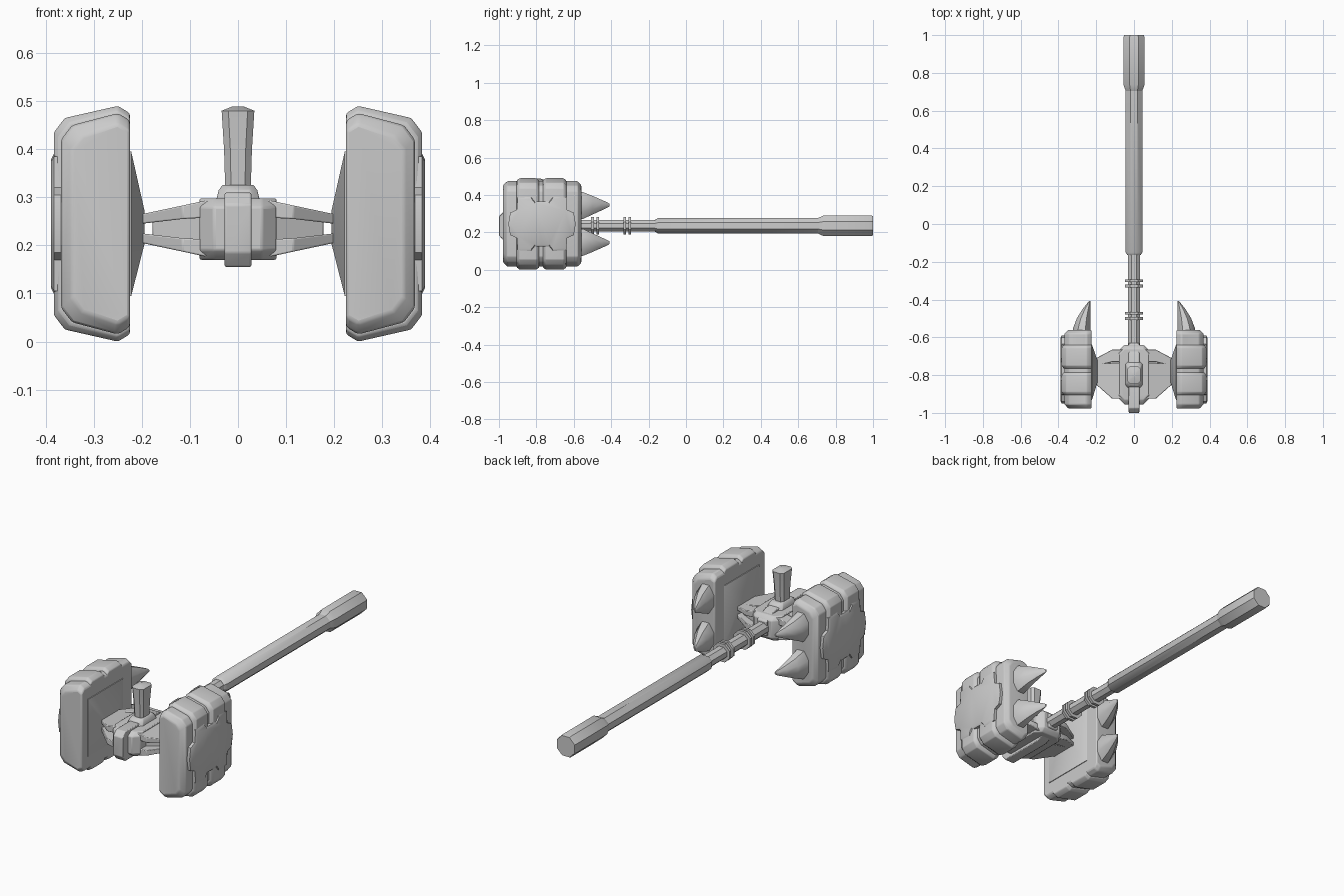
import bpy, bmesh, math

cube = bpy.data.objects.get("Cube")
if cube:
    bpy.data.objects.remove(cube, do_unlink=True)

grey = bpy.data.materials.new("stone grey")
grey.use_nodes = True
COLOR = (0.6, 0.6, 0.6, 1)
grey.diffuse_color = COLOR
grey.node_tree.nodes["Principled BSDF"].inputs["Base Color"].default_value = COLOR

HEAD_Z, SHAFT_Z = 0.245, 0.235


def loft(name, rings, bevel=0.0, mirror="", pivot_z=HEAD_Z):
    """Skin a list of equal-length rings, cap both ends, bevel and mirror."""
    bm = bmesh.new()
    loops = [[bm.verts.new(p) for p in ring] for ring in rings]
    n = len(loops[0])
    for a, b in zip(loops, loops[1:]):
        for i in range(n):
            j = (i + 1) % n
            bm.faces.new((a[i], a[j], b[j], b[i]))
    bm.faces.new(loops[0])
    bm.faces.new(loops[-1])
    # Put the origin on the mirror plane
    for v in bm.verts:
        v.co.z -= pivot_z
    bmesh.ops.recalc_face_normals(bm, faces=bm.faces)
    mesh = bpy.data.meshes.new(name)
    bm.to_mesh(mesh)
    bm.free()
    mesh.materials.append(grey)
    ob = bpy.data.objects.new(name, mesh)
    ob.location.z = pivot_z
    bpy.context.collection.objects.link(ob)
    bpy.ops.object.select_all(action='DESELECT')
    ob.select_set(True)
    bpy.context.view_layer.objects.active = ob
    bpy.ops.object.shade_smooth_by_angle(angle=math.radians(40))
    if bevel:
        mod = ob.modifiers.new("Soft edges", 'BEVEL')
        mod.width, mod.segments = bevel, 2
        mod.limit_method = 'ANGLE'
    if mirror:
        mod = ob.modifiers.new("Mirror", 'MIRROR')
        mod.use_axis = ["X" in mirror, "Y" in mirror, "Z" in mirror]
        mod.use_mirror_merge = False
    return ob


def ngon(cx, cz, rx, rz, y, n=8):
    """Flat-sided ring around the y axis."""
    k = 1 / math.cos(math.pi / n)
    return [(cx + rx * k * math.cos((i + .5) * math.tau / n), y,
             cz + rz * k * math.sin((i + .5) * math.tau / n)) for i in range(n)]


def rect_x(x, y0, y1, z0, z1):
    return [(x, y0, z0), (x, y1, z0), (x, y1, z1), (x, y0, z1)]


def rect_z(z, hx, y0, y1, c):
    """Rectangle with cut corners, stacked along z."""
    return [(hx - c, y0, z), (hx, y0 + c, z), (hx, y1 - c, z), (hx - c, y1, z),
            (c - hx, y1, z), (-hx, y1 - c, z), (-hx, y0 + c, z), (c - hx, y0, z)]


# Hammer heads: section in x and half height, mirrored over the head's middle
def section(y, grow=0.0, inset=0.0):
    upper = [(0.225, 0.215), (0.25, 0.23), (0.345, 0.205), (0.368, 0.175)]
    half = [(x + (grow if x > 0.3 else 0) - (inset if x > 0.3 else 0),
             h + grow - inset) for x, h in upper]
    pts = half + [(x, -h) for x, h in reversed(half)]
    return [(x, y, HEAD_Z + h) for x, h in pts]


loft("head_block", [section(-0.978, 0, 0.022), section(-0.955), section(-0.58),
                    section(-0.56, 0, 0.02)], 0.006, "X")

# Bands of armour that stand proud of the block
for name, y0, y1 in (("front_band", -0.905, -0.785), ("rear_band", -0.765, -0.64)):
    loft(name, [section(y0, 0.004), section(y0 + 0.015, 0.015),
                section(y1 - 0.015, 0.015), section(y1, 0.004)], 0.004, "X")

# Jagged plate on the striking face
quarter = [(0.18, 0.0), (0.17, 0.06), (0.135, 0.075), (0.13, 0.14),
           (0.06, 0.145), (0.04, 0.12)]
outline = quarter + [(0, 0.12)] + [(-a, b) for a, b in reversed(quarter)]
outline += [(a, -b) for a, b in reversed(outline[1:-1])]


def star(x, s):
    return [(x, -0.77 + a * s, HEAD_Z + b * s) for a, b in outline]


loft("striking_plate", [star(0.35, 1), star(0.383, 1), star(0.389, 0.92)], 0, "X")

# Sloping inner face of each head
loft("inner_pyramid", [rect_x(0.24, -0.94, -0.62, 0.09, 0.40),
                       rect_x(0.222, -0.93, -0.64, 0.095, 0.395),
                       rect_x(0.194, -0.84, -0.72, 0.205, 0.27)], 0, "X", SHAFT_Z)

# Curved claws behind the heads: y, inner x, outer x, low z, high z
claw = [(-0.60, 0.23, 0.325, 0.27, 0.425), (-0.55, 0.23, 0.322, 0.272, 0.415),
        (-0.50, 0.23, 0.303, 0.295, 0.395), (-0.45, 0.23, 0.272, 0.318, 0.373),
        (-0.42, 0.231, 0.248, 0.332, 0.36), (-0.408, 0.231, 0.238, 0.338, 0.352)]
loft("claws", [ngon((a + b) / 2, (c + d) / 2, (b - a) / 2, (d - c) / 2, y)
               for y, a, b, c, d in claw], 0, "XZ")

# Hub between the heads
loft("hub", [rect_z(0.17, 0.08, -0.93, -0.66, 0.03),
             rect_z(0.19, 0.08, -0.955, -0.64, 0.03),
             rect_z(0.28, 0.08, -0.955, -0.64, 0.03),
             rect_z(0.298, 0.08, -0.93, -0.66, 0.03)], 0.004)

# Central strap that wraps the hub
strap = [(-0.975, 0.155), (-1.0, 0.185), (-1.0, 0.285), (-0.975, 0.31),
         (-0.70, 0.31), (-0.63, 0.275), (-0.63, 0.20), (-0.72, 0.155)]
loft("hub_strap", [[(x, y, z) for y, z in strap] for x in (-0.028, 0.028)], 0.004)

# Arms: paired prongs around a shorter core
for name, y0, y1, t0, t1 in (("front_prong", -0.925, -0.82, -0.85, -0.80),
                             ("rear_prong", -0.73, -0.665, -0.75, -0.71),
                             ("middle_prong", -0.835, -0.735, -0.82, -0.74)):
    loft(name, [rect_x(0.06, y0, y1, 0.258, 0.295),
                rect_x(0.115, y0, y1, 0.255, 0.283),
                rect_x(0.20, t0, t1, 0.245, 0.265)], 0.003, "XZ", SHAFT_Z)
loft("arm_core", [rect_x(0.06, -0.89, -0.69, 0.195, 0.275),
                  rect_x(0.178, -0.83, -0.73, 0.215, 0.255)], 0.004, "X", SHAFT_Z)

# Upright post and its collar
loft("post_collar", [rect_z(0.295, 0.045, -0.87, -0.725, 0.015),
                     rect_z(0.315, 0.04, -0.86, -0.735, 0.015),
                     rect_z(0.326, 0.032, -0.845, -0.75, 0.012)], 0.003)
loft("post", [rect_z(0.30, 0.026, -0.835, -0.765, 0.012),
              rect_z(0.40, 0.029, -0.84, -0.76, 0.013),
              rect_z(0.48, 0.034, -0.847, -0.753, 0.014),
              rect_z(0.489, 0.012, -0.815, -0.785, 0.005)])


# Shaft pieces along y: (y, half width, half height)
def rod(name, steps, n=8):
    return loft(name, [ngon(0, SHAFT_Z, a, b, y, n) for y, a, b in steps])


rod("neck", [(-0.68, 0.033, 0.031), (-0.14, 0.033, 0.031)])
rod("shaft", [(-0.165, 0.035, 0.032), (-0.15, 0.044, 0.041), (0.73, 0.044, 0.041)])
rod("grip", [(0.705, 0.044, 0.041), (0.735, 0.055, 0.055), (0.99, 0.055, 0.055),
             (1.0, 0.052, 0.052)])
for i, y in enumerate((-0.50, -0.472, -0.328, -0.30)):
    rod(f"ring_{i + 1}", [(y - 0.007, 0.048, 0.047), (y + 0.007, 0.048, 0.047)])
